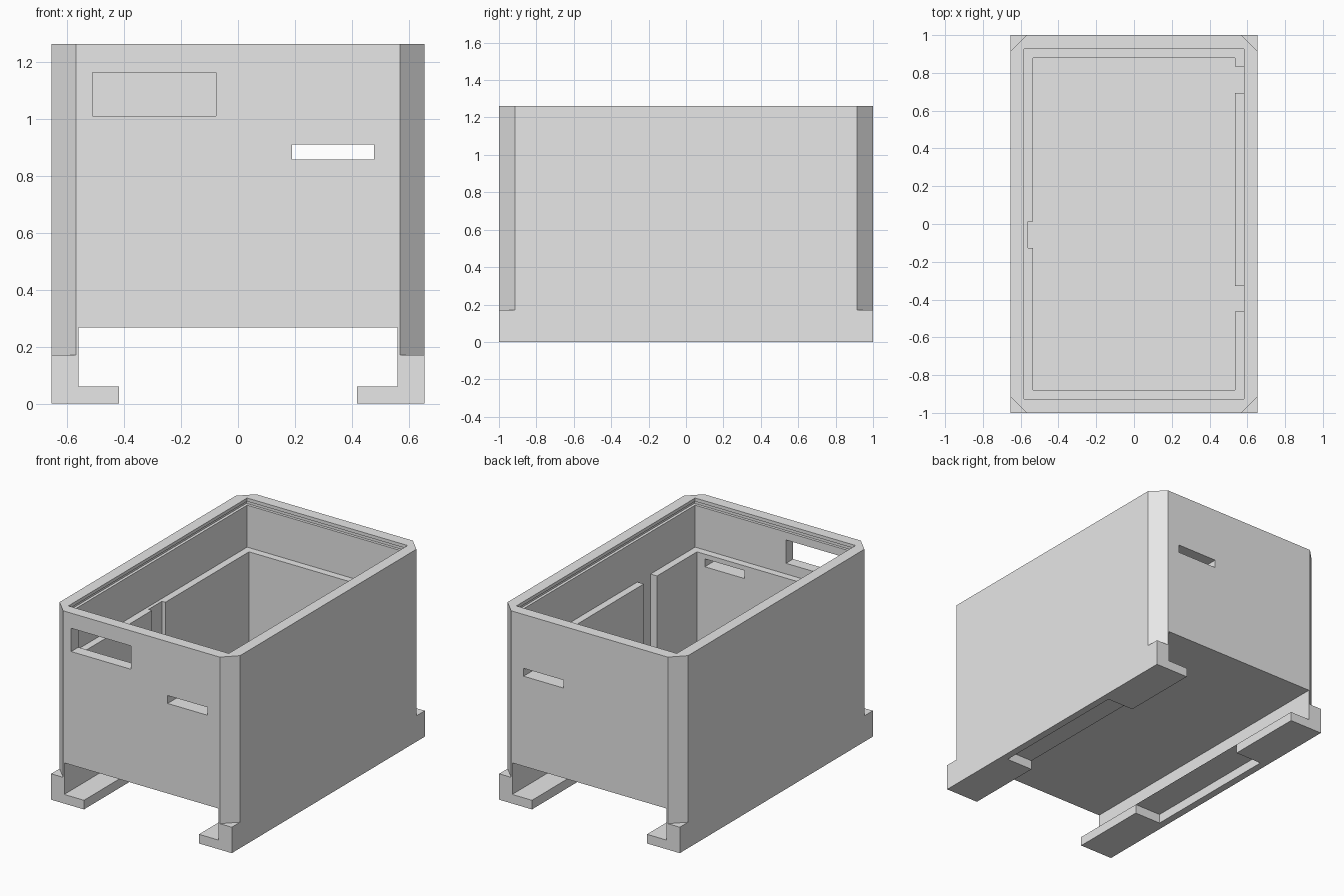
import bpy
import bmesh

if "Cube" in bpy.data.objects:
    bpy.data.objects.remove(bpy.data.objects["Cube"], do_unlink=True)

# Outer size, inner half sizes and heights
HX, HY, TOP = 0.655, 1.0, 1.262
CHAMFER, CHAMFER_Z = 0.087, 0.17
UPPER_X, UPPER_Y = 0.582, 0.926
LOWER_X, LOWER_Y = 0.535, 0.878
LEDGE_Z, FLOOR_Z, UNDER_Z, TAB_Z = 0.94, 0.34, 0.267, 0.06

grey = bpy.data.materials.new("plain grey")
grey.use_nodes = True
grey.diffuse_color = (0.8, 0.8, 0.8, 1)
grey.node_tree.nodes["Principled BSDF"].inputs["Base Color"].default_value = (0.8, 0.8, 0.8, 1)


def prism(name, outline, z0, z1):
    """Extrude a flat outline from z0 to z1."""
    bm = bmesh.new()
    face = bm.faces.new([bm.verts.new((x, y, z0)) for x, y in outline])
    up = bmesh.ops.extrude_face_region(bm, geom=[face])["geom"]
    verts = [v for v in up if isinstance(v, bmesh.types.BMVert)]
    bmesh.ops.translate(bm, verts=verts, vec=(0, 0, z1 - z0))
    bmesh.ops.recalc_face_normals(bm, faces=bm.faces)
    mesh = bpy.data.meshes.new(name)
    bm.to_mesh(mesh)
    bm.free()
    mesh.materials.append(grey)
    obj = bpy.data.objects.new(name, mesh)
    bpy.context.scene.collection.objects.link(obj)
    return obj


def box(name, x0, x1, y0, y1, z0, z1):
    return prism(name, [(x0, y0), (x1, y0), (x1, y1), (x0, y1)], z0, z1)


def cut(target, cutter):
    """Subtract the cutter from the target and discard it."""
    cutter.hide_render = True
    mod = target.modifiers.new("cut", "BOOLEAN")
    mod.operation = "DIFFERENCE"
    mod.solver = "EXACT"
    mod.object = cutter
    bpy.context.view_layer.objects.active = target
    bpy.ops.object.modifier_apply(modifier=mod.name)
    bpy.data.objects.remove(cutter, do_unlink=True)


def cut_centred(name, hx, hy, z0, z1):
    cut(body, box(name, -hx, hx, -hy, hy, z0, z1))


body = box("enclosure_body", -HX, HX, -HY, HY, 0, TOP)

# Chamfered upright corners above the base rails
for sx in (-1, 1):
    for sy in (-1, 1):
        a, b = CHAMFER + 0.1, 0.1
        wedge = [(sx * (HX - a), sy * (HY + b)), (sx * (HX + b), sy * (HY - a)),
                 (sx * (HX + b), sy * (HY + b))]
        cut(body, prism("corner_cutter", wedge, CHAMFER_Z, TOP + 0.1))

# Open cavity: deep lower part, wider part above the ledge, lid groove under the rim
cut_centred("lower_cavity", LOWER_X, LOWER_Y, FLOOR_Z, TOP + 0.1)
cut_centred("upper_cavity", UPPER_X, UPPER_Y, LEDGE_Z, TOP + 0.1)
cut_centred("lid_groove", UPPER_X + 0.018, UPPER_Y + 0.018, 1.215, 1.24)

# Upright channels in the inner side walls
for x0, x1, y0, y1 in ((0.4, UPPER_X, 0.694, 0.834), (0.4, UPPER_X, -0.464, -0.327),
                       (-0.56, -0.4, -0.127, 0.012)):
    cut(body, box("channel", x0, x1, y0, y1, FLOOR_Z, LEDGE_Z + 0.1))

# Space underneath, leaving rails with inward tabs at the ends
cut_centred("underside", 0.56, HY + 0.1, TAB_Z, UNDER_Z)
cut_centred("tab_gap", 0.417, HY + 0.1, -0.1, TAB_Z + 0.05)
cut_centred("rail_recess", 0.607, 0.48, -0.1, TAB_Z)

# Front window, and vent slots in the front and back walls
cut(body, box("window", -0.51, -0.077, -1.1, -0.6, 1.01, 1.163))
cut(body, box("slots", 0.19, 0.478, -1.1, 1.1, 0.857, 0.909))
